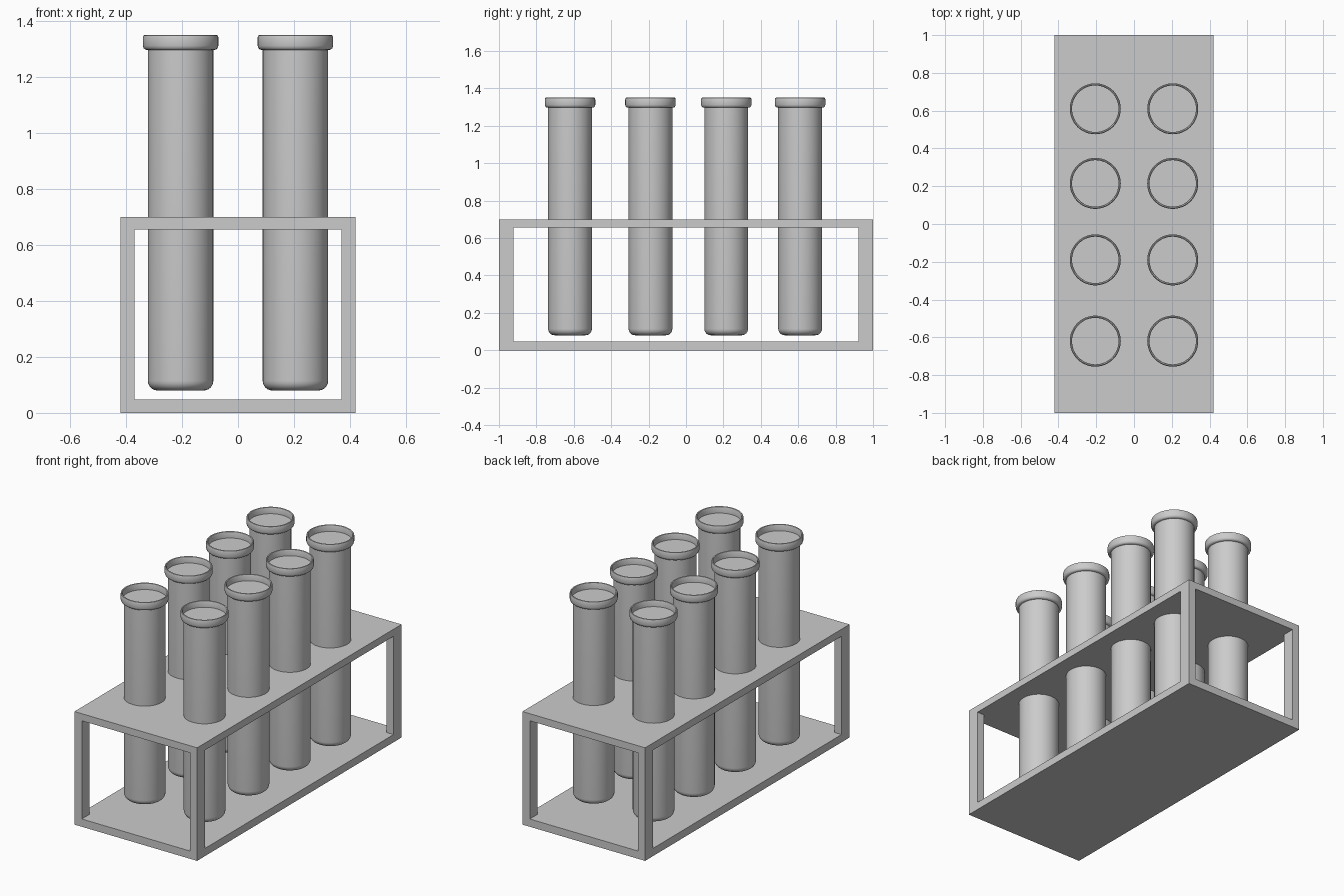
import bpy, bmesh, math

if "Cube" in bpy.data.objects:
    bpy.data.objects.remove(bpy.data.objects["Cube"])

SEG = 48


def box(name, lo, hi):
    bpy.ops.mesh.primitive_cube_add(size=1, location=[(a + b) / 2 for a, b in zip(lo, hi)])
    ob = bpy.context.object
    ob.name = name
    ob.scale = [b - a for a, b in zip(lo, hi)]
    bpy.ops.object.transform_apply(location=False, rotation=False, scale=True)
    return ob


def lathe(name, profile):
    """Revolve an (r, z) profile around z and cap both ends."""
    bm = bmesh.new()
    rings = [[bm.verts.new((r * math.cos(2 * math.pi * i / SEG),
                            r * math.sin(2 * math.pi * i / SEG), z)) for i in range(SEG)]
             for r, z in profile]
    for a, b in zip(rings, rings[1:]):
        for i in range(SEG):
            j = (i + 1) % SEG
            bm.faces.new((a[i], a[j], b[j], b[i]))
    bm.faces.new(rings[0][::-1])
    bm.faces.new(rings[-1])
    bmesh.ops.recalc_face_normals(bm, faces=bm.faces)
    me = bpy.data.meshes.new(name)
    bm.to_mesh(me)
    bm.free()
    return me


# Rack: base, top plate and four corner posts
box("rack_base", (-0.42, -1, 0), (0.42, 1, 0.048))
box("rack_top", (-0.42, -1, 0.656), (0.42, 1, 0.70))
for sx, nx in ((-1, "left"), (1, "right")):
    for sy, ny in ((-1, "front"), (1, "back")):
        x, y = sorted((sx * 0.42, sx * 0.37)), sorted((sy * 1.0, sy * 0.922))
        box(f"post_{ny}_{nx}", (x[0], y[0], 0.048), (x[1], y[1], 0.656))

# Tube profile: rounded bottom, straight wall, rolled lip, shallow recess
R, B = 0.117, 0.035
profile = [(R - B + B * math.sin(a), 0.08 + B - B * math.cos(a))
           for a in (math.pi / 2 * k / 6 for k in range(7))]
profile += [(R, 1.297), (0.126, 1.298), (0.132, 1.303), (0.135, 1.312),
            (0.135, 1.341), (0.133, 1.348), (0.130, 1.35),
            (0.125, 1.348), (0.123, 1.343), (0.123, 1.31)]
tube = lathe("test_tube", profile)

# Two rows of four tubes
for row, x in enumerate((-0.205, 0.205)):
    for col, y in enumerate((-0.62, -0.19, 0.215, 0.61)):
        ob = bpy.data.objects.new(f"test_tube_{row + 1}_{col + 1}", tube)
        ob.location = (x, y, 0)
        bpy.context.collection.objects.link(ob)
        if row == col == 0:
            bpy.ops.object.select_all(action='DESELECT')
            ob.select_set(True)
            bpy.context.view_layer.objects.active = ob
            bpy.ops.object.shade_smooth_by_angle(angle=math.radians(40))
